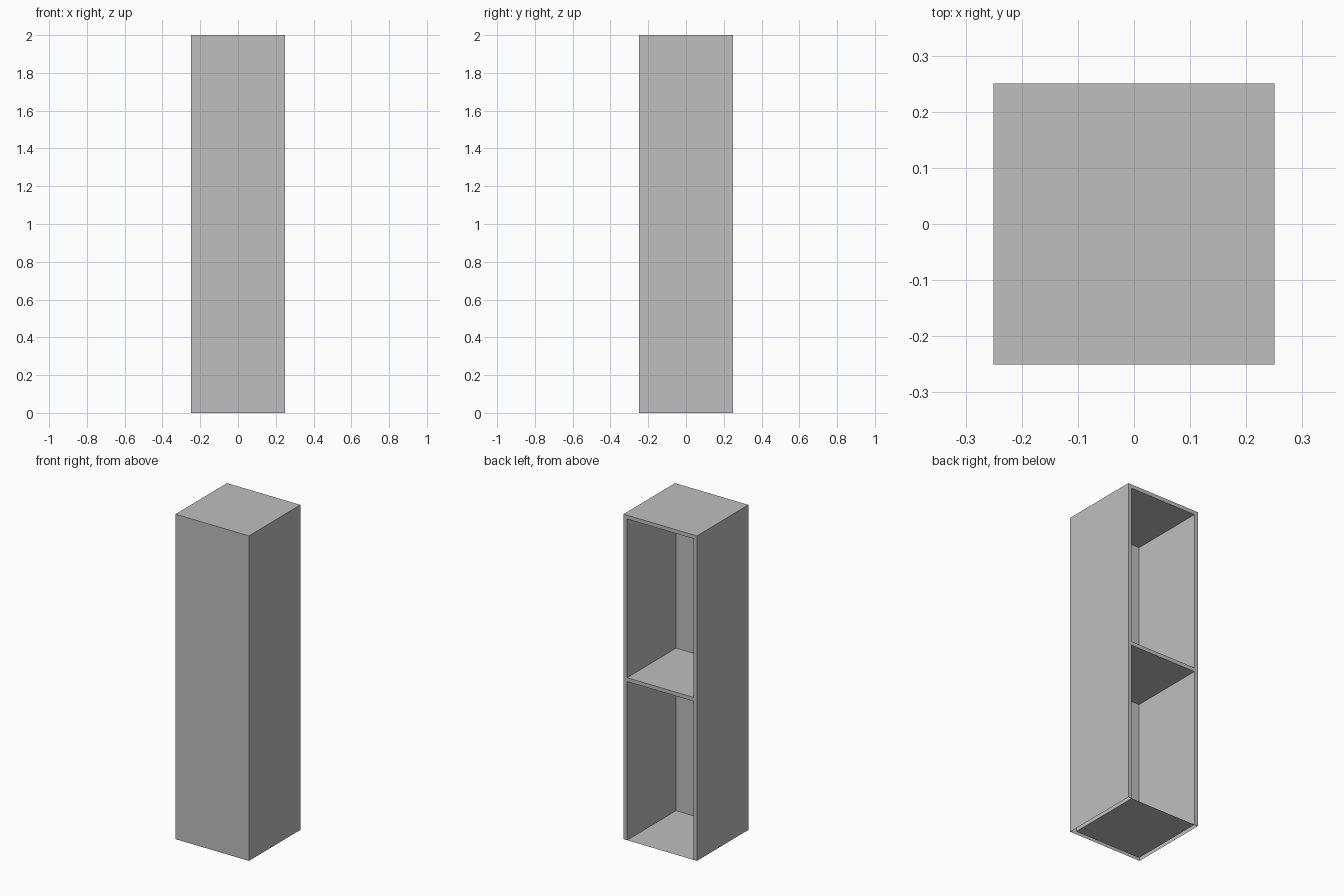
import bpy
import bmesh

cube = bpy.data.objects.get("Cube")
if cube:
    bpy.data.objects.remove(cube, do_unlink=True)

HALF = 0.25      # half width and half depth
HEIGHT = 2.0
WALL = 0.024     # panel thickness
UNIT = HEIGHT / 2

grey = bpy.data.materials.new("plain_grey")
grey.use_nodes = True
color = (0.52, 0.52, 0.52, 1)
grey.diffuse_color = color
grey.node_tree.nodes["Principled BSDF"].inputs["Base Color"].default_value = color


def finish(name, bm):
    mesh = bpy.data.meshes.new(name)
    bm.to_mesh(mesh)
    bm.free()
    mesh.materials.append(grey)
    obj = bpy.data.objects.new(name, mesh)
    bpy.context.collection.objects.link(obj)
    return obj


def open_box(name, low, high, open_sides, inward=False):
    """Box between two corners, without the faces whose normals are listed."""
    bm = bmesh.new()
    bmesh.ops.create_cube(bm, size=1)
    gone = [f for f in bm.faces
            if tuple(round(c) for c in f.normal) in open_sides]
    bmesh.ops.delete(bm, geom=gone, context='FACES')
    for v in bm.verts:
        for i in range(3):
            v.co[i] = high[i] if v.co[i] > 0 else low[i]
    if inward:
        bmesh.ops.reverse_faces(bm, faces=bm.faces[:])
    return finish(name, bm)


BACK, BOTTOM = (0, 1, 0), (0, 0, -1)
inner = HALF - WALL

# Outer casing: front, sides and top
open_box("outer_casing", (-HALF, -HALF, 0), (HALF, HALF, HEIGHT), {BACK, BOTTOM})

# Lower and upper compartments, open at the back
for i, name in enumerate(("lower_compartment", "upper_compartment")):
    open_box(name, (-inner, -inner, i * UNIT),
             (inner, HALF, (i + 1) * UNIT - WALL), {BACK}, inward=True)

# Back edges of the side, shelf and top panels
bm = bmesh.new()
strips = [(-HALF, -inner, 0, HEIGHT), (inner, HALF, 0, HEIGHT)]
strips += [(-inner, inner, z - WALL, z) for z in (UNIT, HEIGHT)]
for x0, x1, z0, z1 in strips:
    corners = ((x1, z0), (x0, z0), (x0, z1), (x1, z1))
    bm.faces.new([bm.verts.new((x, HALF, z)) for x, z in corners])
finish("back_frame_edges", bm)
